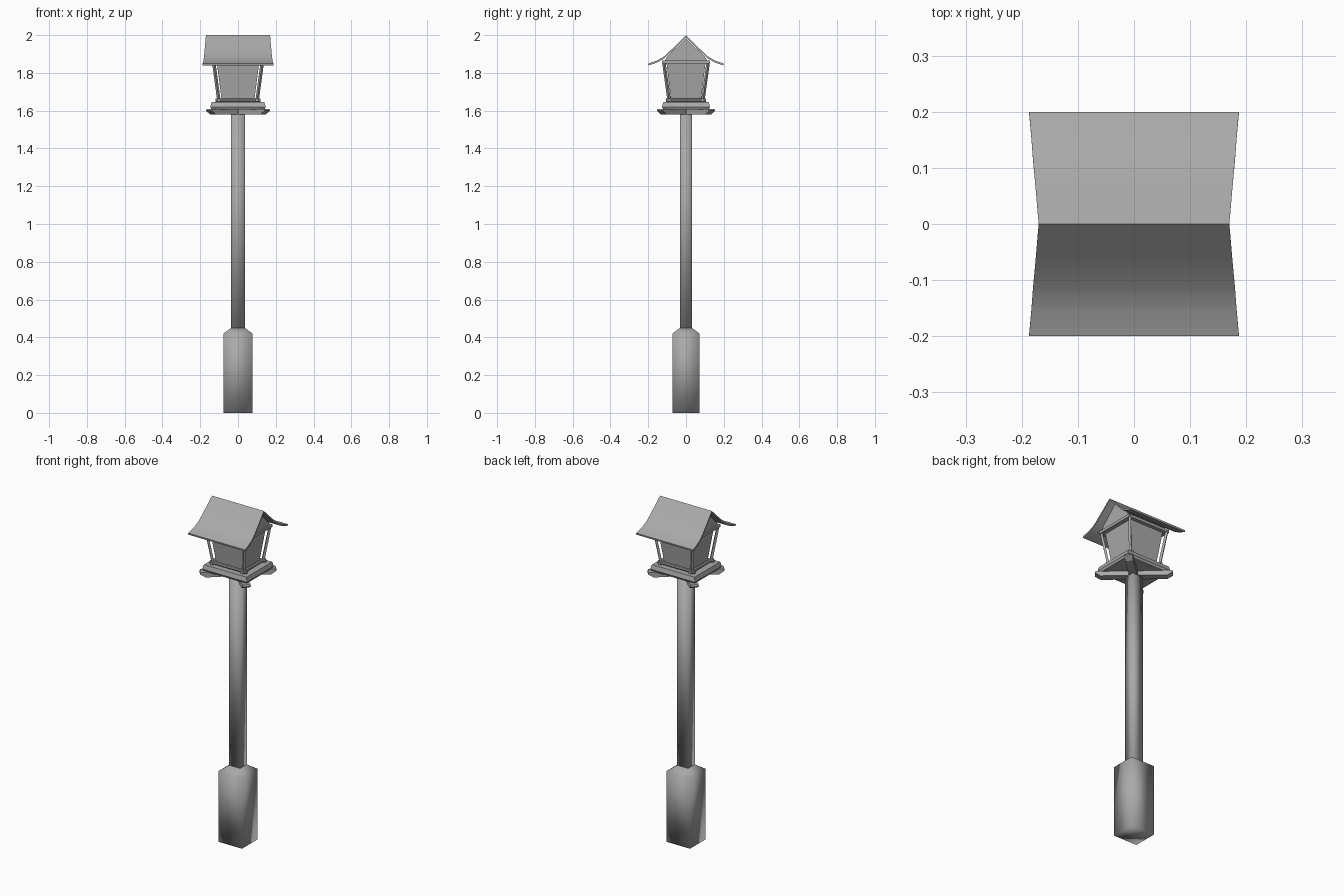
import bpy, bmesh
from math import pi, atan2, hypot
from mathutils import Vector, Matrix

cube = bpy.data.objects.get("Cube")
if cube:
    bpy.data.objects.remove(cube, do_unlink=True)

grey = bpy.data.materials.new("plain_grey")
grey.use_nodes = True
GREY = (0.4, 0.4, 0.4, 1)
grey.diffuse_color = GREY
grey.node_tree.nodes["Principled BSDF"].inputs["Base Color"].default_value = GREY


def finish(name, bm, smooth=False):
    bmesh.ops.recalc_face_normals(bm, faces=bm.faces)
    mesh = bpy.data.meshes.new(name)
    bm.to_mesh(mesh)
    bm.free()
    mesh.materials.append(grey)
    mesh.polygons.foreach_set("use_smooth", [smooth] * len(mesh.polygons))
    obj = bpy.data.objects.new(name, mesh)
    bpy.context.collection.objects.link(obj)
    return obj


def stack(name, levels, smooth=False):
    """Rectangular loft through (half_x, half_y, z) levels."""
    bm = bmesh.new()
    rings = [[bm.verts.new((sx * hx, sy * hy, z))
              for sx, sy in ((-1, -1), (1, -1), (1, 1), (-1, 1))] for hx, hy, z in levels]
    for a, b in zip(rings, rings[1:]):
        for i in range(4):
            j = (i + 1) % 4
            bm.faces.new((a[i], a[j], b[j], b[i]))
    bm.faces.new(rings[0])
    bm.faces.new(rings[-1])
    return finish(name, bm, smooth)


def bar(name, p, q, width, sides=4):
    """Straight bar between two points."""
    p, q = Vector(p), Vector(q)
    d = q - p
    bm = bmesh.new()
    r = width * (0.707 if sides == 4 else 0.5)
    turn = Matrix.Rotation(pi / 4, 4, "Z") if sides == 4 else Matrix()
    place = Matrix.Translation((p + q) / 2) @ d.to_track_quat("Z", "Y").to_matrix().to_4x4()
    bmesh.ops.create_cone(bm, cap_ends=True, segments=sides, radius1=r, radius2=r,
                          depth=d.length, matrix=place @ turn)
    return finish(name, bm)


def prism(name, outline, half, matrix):
    """Outline in local x/z, extruded along local y."""
    bm = bmesh.new()
    a, b = [[bm.verts.new(matrix @ Vector((x, s * half, z))) for x, z in outline] for s in (-1, 1)]
    bm.faces.new(a)
    bm.faces.new(b)
    for i in range(len(a)):
        j = (i + 1) % len(a)
        bm.faces.new((a[i], a[j], b[j], b[i]))
    return finish(name, bm)


# Post
stack("post_base", [(.077, .072, 0), (.077, .072, .42), (.036, .031, .45)], True)
stack("post_shaft", [(.036, .031, .44), (.036, .031, 1.6)], True)

# Tray
stack("tray", [(.14, .12, 1.607), (.147, .127, 1.62), (.14, .12, 1.645)])
CORNERS = [(-1, -1), (1, -1), (1, 1), (-1, 1)]
reach = hypot(.155, .138)
bracket = [(0, 1.58), (reach - .03, 1.58), (reach, 1.6), (reach - .005, 1.61), (0, 1.61)]
for sx, sy in CORNERS:
    prism("tray_bracket", bracket, .022, Matrix.Rotation(atan2(sy * .138, sx * .155), 4, "Z"))

# Lantern body and frame
stack("lantern_body", [(.085, .078, 1.645), (.113, .104, 1.86)])
for sx, sy in CORNERS:
    bar("corner_post", (sx * .1, sy * .088, 1.645), (sx * .129, sy * .118, 1.86), .013)
for s in (-1, 1):
    bar("bottom_rail_x", (-.12, s * .088, 1.656), (.12, s * .088, 1.656), .018, 8)
    bar("bottom_rail_y", (s * .1, -.107, 1.656), (s * .1, .107, 1.656), .018, 8)
    bar("top_rail_x", (-.135, s * .118, 1.857), (.135, s * .118, 1.857), .016)
    bar("top_rail_y", (s * .13, -.124, 1.857), (s * .13, .124, 1.857), .016)

# Gable walls closing the attic
gable = [(-.12, 1.85), (.12, 1.85), (.1, 1.886), (0, 1.983), (-.1, 1.886)]
prism("attic", gable, .13, Matrix.Rotation(pi / 2, 4, "Z"))

# Flared roof: (y, z, half length)
slope = [(.2, 1.85, .187), (.155, 1.865, .183), (.115, 1.887, .18), (.06, 1.94, .175), (0, 2, .17)]
profile = [(-y, z, h) for y, z, h in slope] + slope[-2::-1]
bm = bmesh.new()
top = [[bm.verts.new((s * h, y, z)) for s in (-1, 1)] for y, z, h in profile]
low = [[bm.verts.new((s * h, y * .99, z - .01)) for s in (-1, 1)] for y, z, h in profile]
for rows in (top, low):
    for a, b in zip(rows, rows[1:]):
        bm.faces.new((a[0], a[1], b[1], b[0]))
for i in range(len(top) - 1):
    for k in (0, 1):
        bm.faces.new((top[i][k], top[i + 1][k], low[i + 1][k], low[i][k]))
for i in (0, -1):
    bm.faces.new((top[i][0], top[i][1], low[i][1], low[i][0]))
roof = finish("roof", bm)
bpy.ops.object.select_all(action="DESELECT")
roof.select_set(True)
bpy.context.view_layer.objects.active = roof
bpy.ops.object.shade_smooth_by_angle(angle=.7)
